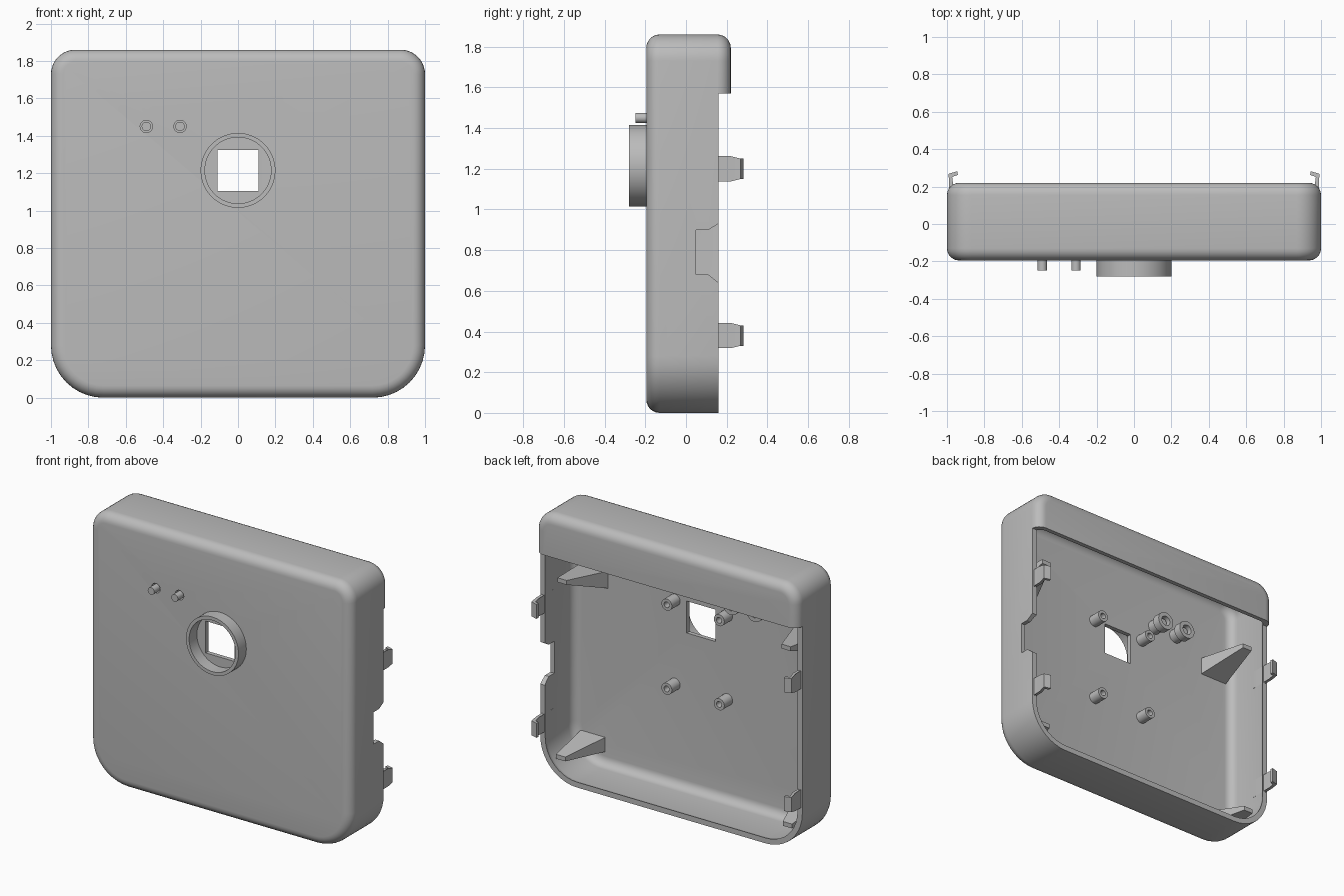
import bpy, bmesh, math
from mathutils import Vector

if "Cube" in bpy.data.objects:
    bpy.data.objects.remove(bpy.data.objects["Cube"])

grey = bpy.data.materials.new("plain grey")
grey.diffuse_color = (0.5, 0.5, 0.5, 1)
grey.use_nodes = True
grey.node_tree.nodes["Principled BSDF"].inputs["Base Color"].default_value = grey.diffuse_color

FRONT, RIM, BACK, WALL = -0.195, 0.16, 0.22, 0.03
TOP = 1.86


def make(name, bm, angle=30):
    bmesh.ops.recalc_face_normals(bm, faces=bm.faces)
    me = bpy.data.meshes.new(name)
    bm.to_mesh(me)
    bm.free()
    ob = bpy.data.objects.new(name, me)
    bpy.context.collection.objects.link(ob)
    me.materials.append(grey)
    smooth(ob, angle)
    return ob


def smooth(ob, angle=30):
    bpy.ops.object.select_all(action='DESELECT')
    ob.select_set(True)
    bpy.context.view_layer.objects.active = ob
    bpy.ops.object.shade_smooth_by_angle(angle=math.radians(angle))


def loft(name, rings):
    """Closed solid through rings holding equal numbers of points."""
    bm = bmesh.new()
    loops = [[bm.verts.new(p) for p in ring] for ring in rings]
    n = len(loops[0])
    for a, b in zip(loops, loops[1:]):
        for i in range(n):
            j = (i + 1) % n
            bm.faces.new((a[i], a[j], b[j], b[i]))
    bm.faces.new(loops[0])
    bm.faces.new(loops[-1])
    return make(name, bm)


def outline(inset, y, steps=10):
    """Rounded outline with larger radii at the bottom corners."""
    pts = []
    for sx, sz, r, start in ((1, 1, .13, 0), (-1, 1, .13, 90),
                             (-1, -1, .28, 180), (1, -1, .28, 270)):
        cx = sx * (1 - r)
        cz = TOP - r if sz > 0 else r
        for i in range(steps + 1):
            a = math.radians(start + 90 * i / steps)
            pts.append((cx + (r - inset) * math.cos(a), y,
                        cz + (r - inset) * math.sin(a)))
    return pts


def pillow(name, inset, y0, y1, r, steps=6):
    """Rounded slab with filleted front and back edges."""
    rings = []
    for i in range(steps + 1):
        a = math.pi / 2 * i / steps
        rings.append(outline(inset + r * (1 - math.sin(a)), y0 + r * (1 - math.cos(a))))
    for i in range(steps + 1):
        a = math.pi / 2 * (1 - i / steps)
        rings.append(outline(inset + r * (1 - math.sin(a)), y1 - r * (1 - math.cos(a))))
    return loft(name, rings)


def prism(name, pts, d0, d1, axis):
    """Extrude a 2D polygon along x (points y,z) or y (points x,z)."""
    place = (lambda p, d: (d, *p)) if axis == 'x' else (lambda p, d: (p[0], d, p[1]))
    return loft(name, [[place(p, d) for p in pts] for d in (d0, d1)])


def lathe(name, profile, x, z, n=32):
    """Spin a closed (radius, y) profile around an axis along y."""
    bm = bmesh.new()
    vs = [bm.verts.new((x + r, y, z)) for r, y in profile]
    es = [bm.edges.new((vs[i], vs[(i + 1) % len(vs)])) for i in range(len(vs))]
    bmesh.ops.spin(bm, geom=vs + es, cent=(x, 0, z), axis=(0, 1, 0),
                   angle=2 * math.pi, steps=n, use_merge=True)
    bmesh.ops.remove_doubles(bm, verts=bm.verts, dist=1e-5)
    return make(name, bm)


def disc(name, r, y0, y1, x, z, n=32):
    pts = [(x + r * math.cos(2 * math.pi * i / n), z + r * math.sin(2 * math.pi * i / n))
           for i in range(n)]
    return prism(name, pts, y0, y1, 'y')


def cut(ob, cutter):
    bpy.context.view_layer.objects.active = ob
    m = ob.modifiers.new("cut", 'BOOLEAN')
    m.operation, m.solver, m.object = 'DIFFERENCE', 'EXACT', cutter
    # keep the cut ahead of any smoothing modifier
    ob.modifiers.move(len(ob.modifiers) - 1, 0)
    bpy.ops.object.modifier_apply(modifier=m.name)
    bpy.data.objects.remove(cutter)


def rect(a0, a1, b0, b1):
    return [(a0, b0), (a1, b0), (a1, b1), (a0, b1)]


LEDS, LED_Z, LENS_Z = (-0.49, -0.31), 1.45, 1.215

# hollow casing, open at the back below the top band
shell = pillow("casing", 0, FRONT, BACK, 0.065)
cut(shell, pillow("cavity", WALL, FRONT + WALL, BACK - WALL, 0.06))
cut(shell, prism("back_opening", rect(RIM, 0.5, -0.5, 1.57), -2, 2, 'x'))
cut(shell, prism("side_notch", [(0.3, 0.64), (RIM, 0.64), (0.11, 0.68), (0.05, 0.68),
                                (0.05, 0.9), (0.11, 0.9), (RIM, 0.93), (0.3, 0.93)],
                 0.9, 1.2, 'x'))
cut(shell, prism("window", rect(-.11, .11, LENS_Z - .11, LENS_Z + .11), -.5, 0, 'y'))
for x in LEDS:
    cut(shell, disc("lamp_hole", 0.033, -.5, 0, x, LED_Z))
smooth(shell)

# collar around the square window
lathe("window_ring", [(.177, -.28), (.2, -.28), (.2, FRONT + .005), (.177, FRONT + .005)],
      0, LENS_Z, 64)

# indicator lamps with stepped sockets inside the casing
for x in LEDS:
    disc("lamp", 0.025, -0.248, -0.07, x, LED_Z)
    disc("lamp_flange", 0.04, -0.13, -0.11, x, LED_Z)
    lathe("lamp_socket", [(.034, -.17), (.048, -.17), (.048, -.1), (.062, -.1),
                          (.062, -.045), (.034, -.045)], x, LED_Z)

# hollow mounting pegs on the inner face
for x in (-0.2, 0.2):
    for z in (0.73, 1.31):
        lathe("mounting_peg", [(.02, -.17), (.04, -.17), (.04, -.075), (.02, -.075)], x, z, 24)

# hooked clips on both side walls
HOOK = [(.988, .06), (.988, .22), (.992, .268), (.945, .282), (.942, .262),
        (.972, .252), (.968, .22), (.968, .06)]
for s in (-1, 1):
    for zc in (0.38, 1.2):
        rings = []
        for d in (-1, 1):
            rings.append([(s * x, y, zc + d * (.062 if y < .23 else .05)) for x, y in HOOK])
        loft("clip", rings)

# tapered corner supports rising from the inner face
for s in (-1, 1):
    for base, tip in (((.71, .92, 1.25, 1.37), (.82, .89, 1.36, 1.39)),
                      ((.73, .92, .12, .22), (.83, .9, .14, .17))):
        loft("corner_support",
             [[(s * x, y, z) for x, z in rect(*b)] for b, y in ((base, -.17), (tip, .13))])
